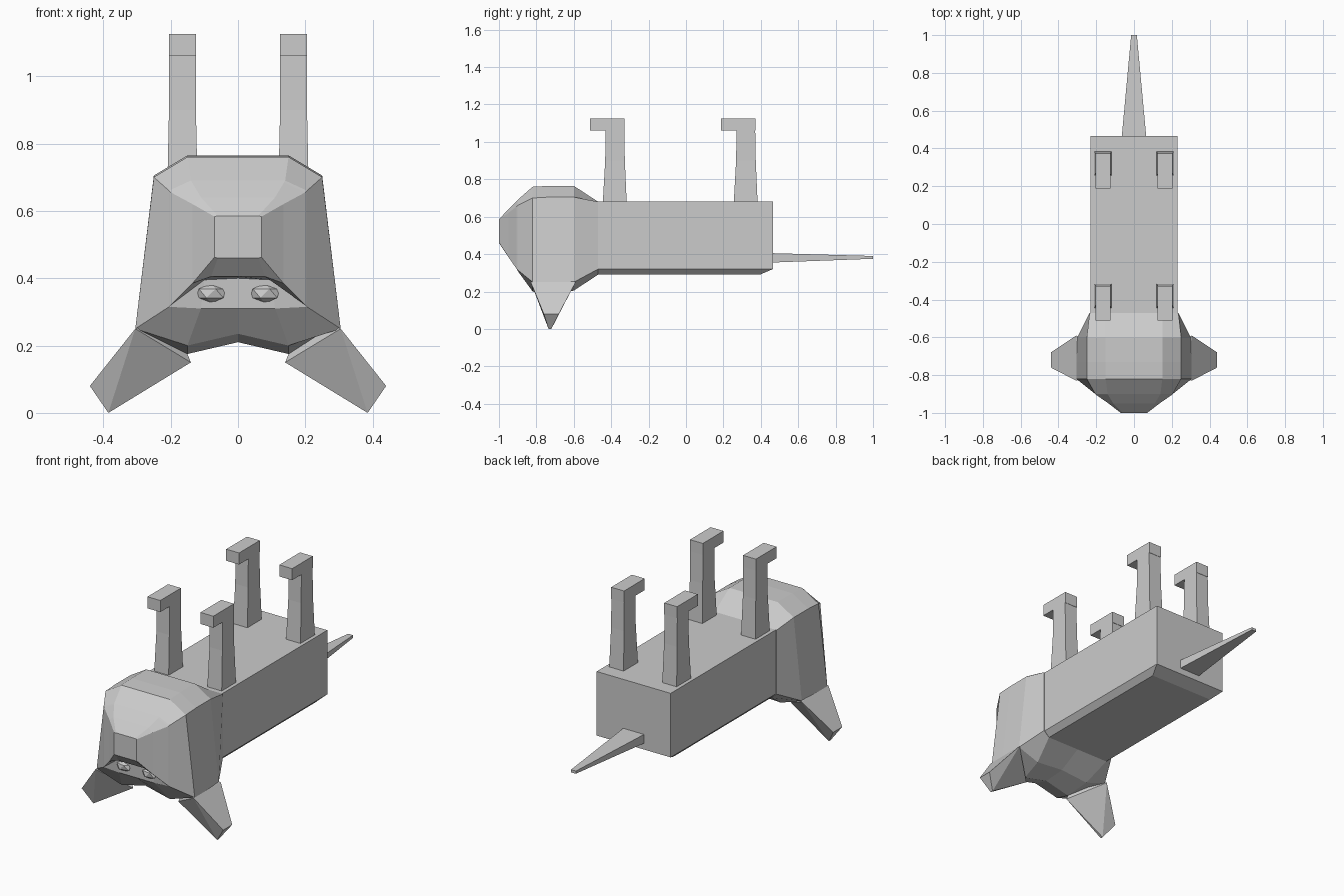
import bpy, bmesh
from mathutils import Vector

if "Cube" in bpy.data.objects:
    bpy.data.objects.remove(bpy.data.objects["Cube"])


def finish(name, bm):
    bmesh.ops.recalc_face_normals(bm, faces=bm.faces)
    me = bpy.data.meshes.new(name)
    bm.to_mesh(me)
    bm.free()
    ob = bpy.data.objects.new(name, me)
    bpy.context.collection.objects.link(ob)
    return ob


def loft(name, rings):
    bm = bmesh.new()
    loops = [[bm.verts.new(p) for p in r] for r in rings]
    n = len(loops[0])
    for a, b in zip(loops, loops[1:]):
        for i in range(n):
            j = (i + 1) % n
            bm.faces.new((a[i], a[j], b[j], b[i]))
    bm.faces.new(loops[0])
    bm.faces.new(loops[-1])
    return finish(name, bm)


def hull(name, pts):
    bm = bmesh.new()
    for p in pts:
        bm.verts.new(p)
    bmesh.ops.convex_hull(bm, input=bm.verts)
    return finish(name, bm)


def rect_z(x0, x1, y0, y1, z):
    return [(x0, y0, z), (x1, y0, z), (x1, y1, z), (x0, y1, z)]


def rect_y(x, z0, z1, y):
    return [(-x, y, z0), (x, y, z0), (x, y, z1), (-x, y, z1)]


# Body: box with chamfered lower edges
loft("body", [rect_z(-.2, .2, -.47, .395, .29),
              rect_z(-.23, .23, -.47, .465, .32),
              rect_z(-.23, .23, -.47, .465, .68)])

# Tail
loft("tail", [rect_y(.065, .355, .405, .46), rect_y(.015, .375, .39, 1.0)])

# Head: half cross-sections (x, z) from the chin to the brow, plus centre height
sections = [
    (-.47, [(.15, .68), (.235, .68), (.235, .32), (.2, .29)], .29),
    (-.60, [(.15, .765), (.25, .705), (.30, .25), (.17, .205)], .22),
    (-.73, [(.15, .765), (.25, .705), (.305, .25), (.15, .175)], .21),
    (-.82, [(.15, .76), (.25, .70), (.305, .25), (.15, .20)], .235),
    (-.90, [(.14, .69), (.205, .66), (.205, .315), (.11, .31)], .31),
    (-.905, [(.137, .685), (.2, .655), (.2, .32), (.1, .395)], .40),
    (-.95, [(.11, .64), (.135, .62), (.135, .385), (.08, .405)], .405),
    (-1.0, [(.06, .585), (.07, .583), (.07, .462), (.06, .46)], .46),
]
loft("head", [[(x, y, z) for x, z in half] + [(0, y, c)] +
              [(-x, y, z) for x, z in reversed(half)] for y, half, c in sections])

for s, side in ((1, "right"), (-1, "left")):
    # Ears
    hull(side + "_ear", [(s * x, y, z) for x, y, z in (
        (.305, -.83, .25), (.305, -.59, .25), (.14, -.73, .15), (.2, -.72, .3),
        (.44, -.76, .08), (.44, -.68, .08), (.385, -.735, 0), (.385, -.72, 0))])

    # Eyes
    bm = bmesh.new()
    bmesh.ops.create_icosphere(bm, subdivisions=1, radius=1)
    for v in bm.verts:
        v.co = Vector((v.co.x * .05 + s * .08, v.co.y * .03 - .895, v.co.z * .03 + .355))
    finish(side + "_eye", bm)

    # Legs with forward-pointing paws
    a, b = sorted((s * .125, s * .205))
    for dy, end in ((0, "back"), (-.7, "front")):
        loft(f"{end}_{side}_leg", [
            rect_z(a - .005, b + .005, .255 + dy, .383 + dy, .67),
            rect_z(a, b, .268 + dy, .373 + dy, .9),
            rect_z(a, b, .27 + dy, .37 + dy, 1.06),
            rect_z(a, b, .188 + dy, .372 + dy, 1.06),
            rect_z(a, b, .188 + dy, .372 + dy, 1.125)])
